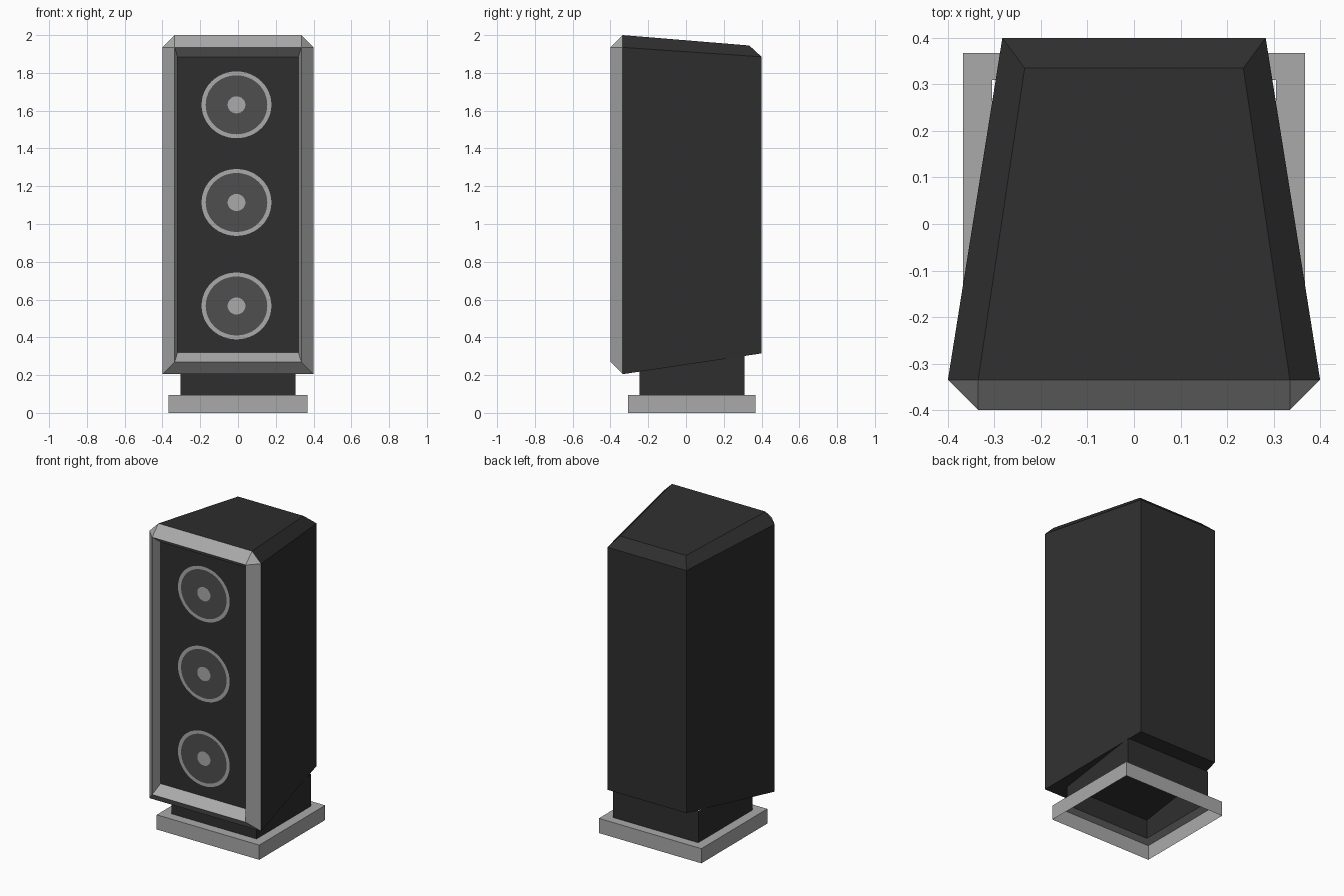
import bpy, bmesh, math

if "Cube" in bpy.data.objects:
    bpy.data.objects.remove(bpy.data.objects["Cube"])


def material(name, v):
    m = bpy.data.materials.new(name)
    m.diffuse_color = (v, v, v, 1)
    m.use_nodes = True
    m.node_tree.nodes["Principled BSDF"].inputs["Base Color"].default_value = m.diffuse_color
    return m


DARK = material("cabinet charcoal", 0.028)
LIGHT = material("trim silver", 0.40)
CONE = material("cone grey", 0.078)


def finish(name, bm, mats):
    me = bpy.data.meshes.new(name)
    bm.to_mesh(me)
    bm.free()
    for m in mats:
        me.materials.append(m)
    ob = bpy.data.objects.new(name, me)
    bpy.context.collection.objects.link(ob)
    return ob


def bridge(bm, a, b, mat=0):
    for i in range(len(a)):
        j = (i + 1) % len(a)
        bm.faces.new((a[i], a[j], b[j], b[i])).material_index = mat


# Cabinet: tapered body with chamfered top and a raised front frame
def rect(bm, x, y, z0, z1):
    return [bm.verts.new(p) for p in ((-x, y, z0), (x, y, z0), (x, y, z1), (-x, y, z1))]


bm = bmesh.new()
panel = rect(bm, 0.32, -0.335, 0.32, 1.885)      # recessed baffle
ridge = rect(bm, 0.335, -0.40, 0.27, 1.935)      # frame crest
outer = rect(bm, 0.40, -0.335, 0.205, 1.935)     # frame outer edge
back = rect(bm, 0.283, 0.40, 0.315, 1.885)
top = [bm.verts.new(p) for p in ((-0.335, -0.335, 2), (0.335, -0.335, 2),
                                 (0.235, 0.335, 1.945), (-0.235, 0.335, 1.945))]
bm.faces.new(panel)
bridge(bm, panel, ridge, 1)
for i in (0, 1, 3):                              # bottom and side frame chamfers
    j = (i + 1) % 4
    bm.faces.new((ridge[i], ridge[j], outer[j], outer[i])).material_index = 1
    bm.faces.new((outer[i], outer[j], back[j], back[i]))
for f in ((ridge[3], ridge[2], top[1], top[0]),
          (ridge[2], outer[2], top[1]), (ridge[3], top[0], outer[3])):
    bm.faces.new(f).material_index = 1
bm.faces.new(top)
bm.faces.new((outer[2], back[2], top[2], top[1]))
bm.faces.new((outer[3], top[0], top[3], back[3]))
bm.faces.new((back[2], back[3], top[3], top[2]))
bm.faces.new(back[::-1])
bmesh.ops.recalc_face_normals(bm, faces=bm.faces)
finish("cabinet", bm, [DARK, LIGHT])


# Drivers: flat concentric rings just in front of the baffle
def driver(name, z):
    bm = bmesh.new()
    n = 48
    loops = []
    for rx, rz in ((0.185, 0.177), (0.163, 0.156), (0.047, 0.045)):
        loops.append([bm.verts.new((-0.008 + rx * math.cos(2 * math.pi * i / n), -0.338,
                                    z + rz * math.sin(2 * math.pi * i / n))) for i in range(n)])
    bridge(bm, loops[0], loops[1], 0)
    bridge(bm, loops[1], loops[2], 1)
    bm.faces.new(loops[2])
    bm.normal_update()
    for f in bm.faces:
        if f.normal.y > 0:
            f.normal_flip()
    finish(name, bm, [LIGHT, CONE])


for name, z in (("upper_driver", 1.631), ("middle_driver", 1.114), ("lower_driver", 0.566)):
    driver(name, z)


# Stand: open neck tube on a hollow plinth
def level(bm, x, y0, y1, z_front, z_back):
    return [bm.verts.new(p) for p in ((-x, y0, z_front), (x, y0, z_front),
                                      (x, y1, z_back), (-x, y1, z_back))]


bm = bmesh.new()
bridge(bm, level(bm, 0.305, -0.246, 0.31, 0.095, 0.095),
       level(bm, 0.305, -0.246, 0.31, 0.219, 0.302))
finish("stand_neck", bm, [DARK])

bm = bmesh.new()
foot = level(bm, 0.367, -0.307, 0.367, 0, 0)
rim = level(bm, 0.367, -0.307, 0.367, 0.095, 0.095)
hole = level(bm, 0.305, -0.246, 0.31, 0.095, 0.095)
bridge(bm, foot, rim)
bridge(bm, rim, hole)
finish("plinth", bm, [LIGHT])
